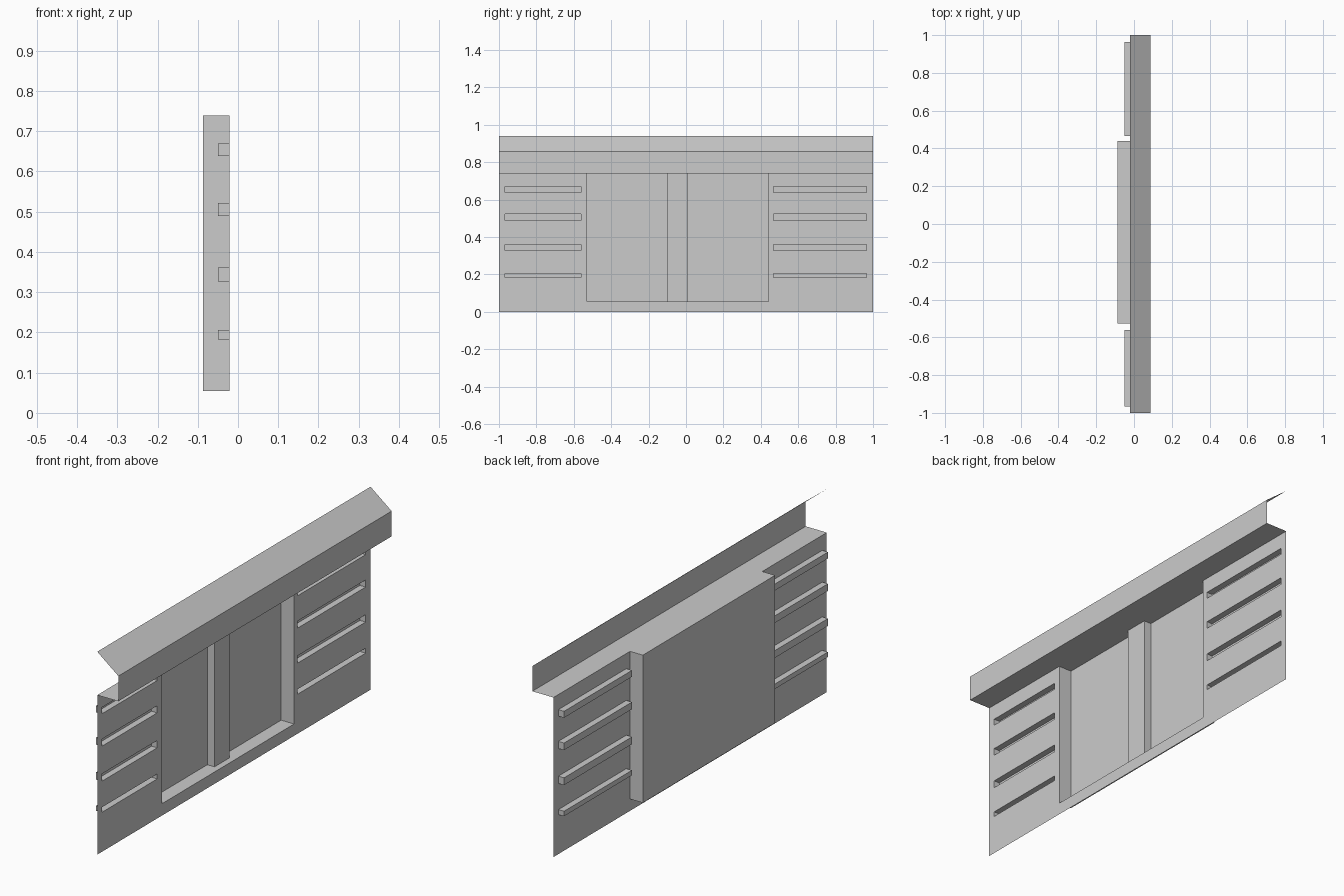
import bpy
import bmesh

if "Cube" in bpy.data.objects:
    bpy.data.objects.remove(bpy.data.objects["Cube"])

WALL_X, BACK_X, SLOT_X, FRONT_X = -0.021, -0.087, -0.05, 0.087
TOP_Z = 0.739


def make_object(name, quads):
    """Weld a list of four-corner faces into one flat-shaded sheet object."""
    bm = bmesh.new()
    for q in quads:
        bm.faces.new([bm.verts.new(p) for p in q])
    bmesh.ops.remove_doubles(bm, verts=bm.verts, dist=1e-5)
    mesh = bpy.data.meshes.new(name)
    bm.to_mesh(mesh)
    bm.free()
    obj = bpy.data.objects.new(name, mesh)
    bpy.context.collection.objects.link(obj)
    return obj


def rect(x, y0, y1, z0, z1):
    return [(x, y0, z0), (x, y1, z0), (x, y1, z1), (x, y0, z1)]


def pocket(x, bounds):
    """Side walls and back of a recess sunk from the wall plane to x."""
    front, back = rect(WALL_X, *bounds), rect(x, *bounds)
    sides = [[front[i], front[(i + 1) % 4], back[(i + 1) % 4], back[i]]
             for i in range(4)]
    return sides + [back]


# Openings in the wall: wide door recess and two columns of slots
door = (-0.528, 0.44, 0.055, TOP_Z)
slot_heights = [(0.183, 0.206), (0.327, 0.361), (0.489, 0.522), (0.639, 0.669)]
slots = [(y0, y1, z0, z1)
         for y0, y1 in [(-0.967, -0.561), (0.467, 0.964)]
         for z0, z1 in slot_heights]
openings = [door] + slots

# Wall sheet: grid cells between the opening edges, leaving the openings out
ys = sorted({-1.0, 1.0} | {v for o in openings for v in o[:2]})
zs = sorted({0.0, TOP_Z} | {v for o in openings for v in o[2:]})
cells = []
for y0, y1 in zip(ys, ys[1:]):
    for z0, z1 in zip(zs, zs[1:]):
        cy, cz = (y0 + y1) / 2, (z0 + z1) / 2
        if not any(a < cy < b and c < cz < d for a, b, c, d in openings):
            cells.append(rect(WALL_X, y0, y1, z0, z1))
make_object("wall_panel", cells)

# Recesses
make_object("door_recess", pocket(BACK_X, door))
make_object("wall_slots", [q for s in slots for q in pocket(SLOT_X, s)])

# Centre post standing inside the door recess
post = [(BACK_X, -0.10), (SLOT_X, -0.10), (SLOT_X, 0.01), (BACK_X, 0.01)]
make_object("centre_post", [
    [(*a, door[2]), (*b, door[2]), (*b, door[3]), (*a, door[3])]
    for a, b in zip(post, post[1:])])

# Overhanging cornice: underside, upright fascia, sloping top
cornice = [(WALL_X, TOP_Z), (FRONT_X, TOP_Z), (FRONT_X, 0.856), (WALL_X, 0.94)]
make_object("cornice", [
    [(a[0], -1, a[1]), (a[0], 1, a[1]), (b[0], 1, b[1]), (b[0], -1, b[1])]
    for a, b in zip(cornice, cornice[1:])])
